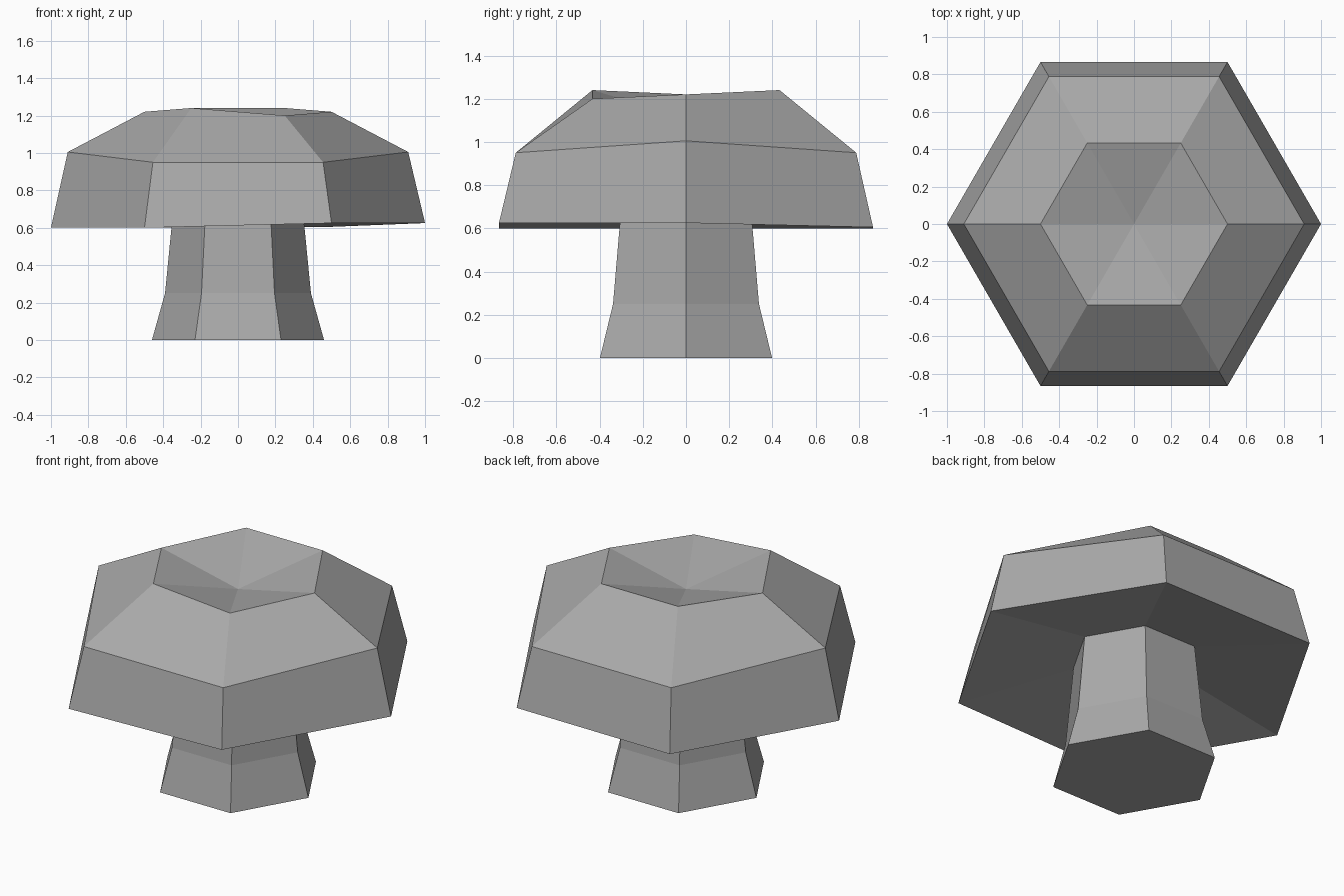
import bpy, bmesh
from math import cos, sin, tau

SIDES = 6

cube = bpy.data.objects.get("Cube")
if cube:
    bpy.data.objects.remove(cube, do_unlink=True)

grey = bpy.data.materials.new("warmless_grey")
grey.use_nodes = True
colour = (0.4, 0.4, 0.4, 1)
grey.diffuse_color = colour
grey.node_tree.nodes["Principled BSDF"].inputs["Base Color"].default_value = colour


def hex_ring(bm, radius, heights):
    """One six-sided loop; heights is a single value or one per corner."""
    if isinstance(heights, float):
        heights = [heights] * SIDES
    return [bm.verts.new((radius * cos(tau * k / SIDES), radius * sin(tau * k / SIDES), z))
            for k, z in enumerate(heights)]


def bridge(bm, lower, upper):
    for k in range(SIDES):
        n = (k + 1) % SIDES
        bm.faces.new((lower[k], lower[n], upper[n], upper[k]))


def make_part(name, profile, peak=None, floor=False):
    """Stack the profile loops; optionally close the top to a point or the base flat."""
    bm = bmesh.new()
    rings = [hex_ring(bm, r, z) for r, z in profile]
    for lower, upper in zip(rings, rings[1:]):
        bridge(bm, lower, upper)
    if peak is not None:
        tip = bm.verts.new((0, 0, peak))
        for k in range(SIDES):
            bm.faces.new((rings[-1][k], rings[-1][(k + 1) % SIDES], tip))
    if floor:
        bm.faces.new(rings[0][::-1])
    mesh = bpy.data.meshes.new(name)
    bm.to_mesh(mesh)
    bm.free()
    mesh.materials.append(grey)
    obj = bpy.data.objects.new(name, mesh)
    bpy.context.collection.objects.link(obj)
    return obj


STEM_TOP = (0.345, 0.71)

# Flared stem with a flat foot
make_part("stem", [(0.46, 0.0), (0.39, 0.25), STEM_TOP], floor=True)

# Cap: hollow underside, uneven rim, shoulder, crown and dimpled top
make_part("cap", [
    STEM_TOP,
    (1.0, (0.625, 0.605, 0.60, 0.60, 0.60, 0.625)),
    (0.91, (1.005, 0.95, 0.95, 1.005, 0.95, 0.95)),
    (0.5, (1.22, 1.24, 1.24, 1.22, 1.24, 1.20)),
], peak=1.11)
